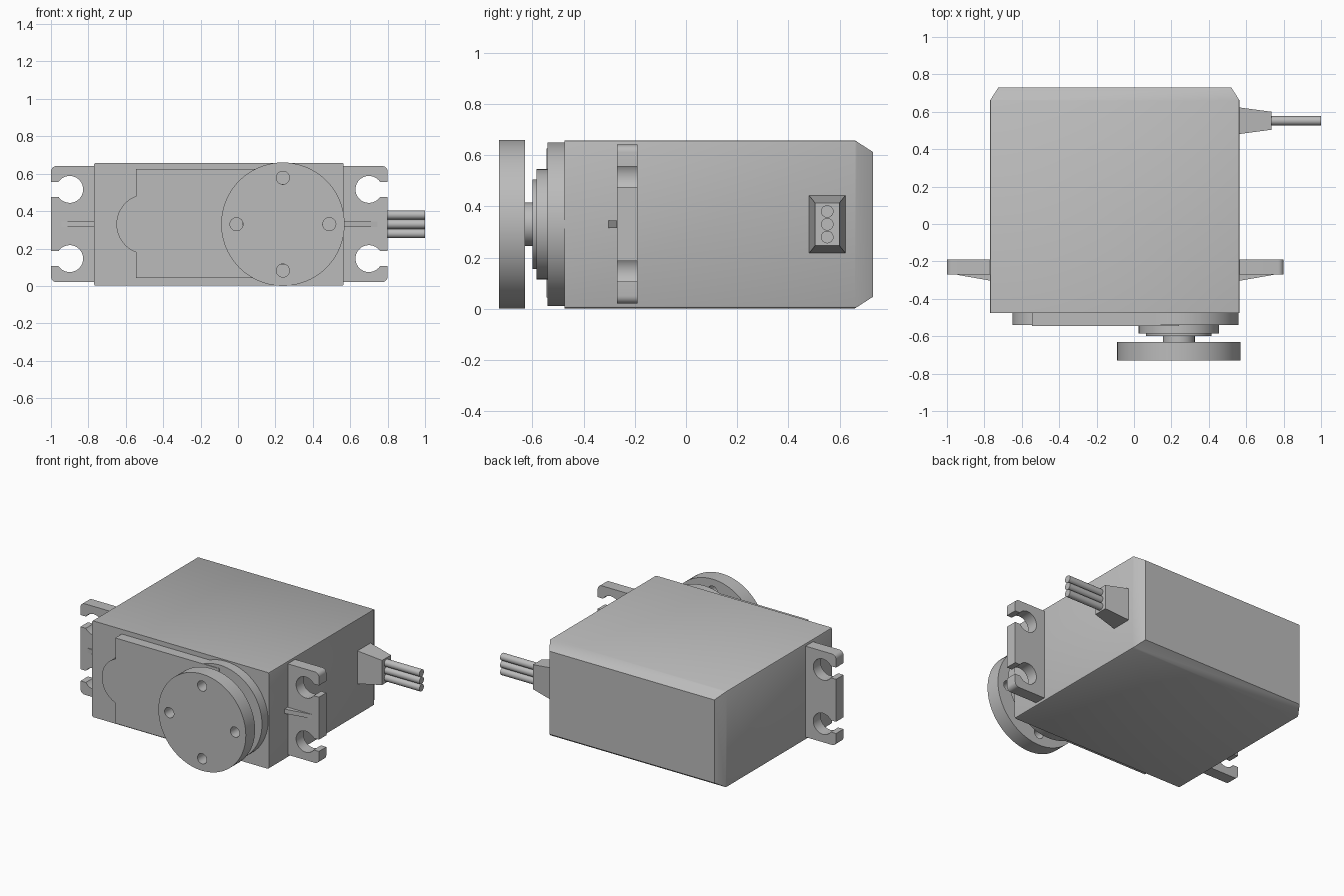
import bpy, bmesh
from math import sin, cos, pi, radians, asin
from mathutils import Vector

old = bpy.data.objects.get("Cube")
if old:
    bpy.data.objects.remove(old, do_unlink=True)

grey = bpy.data.materials.new("plain grey")
grey.use_nodes = True
grey.diffuse_color = (0.5, 0.5, 0.5, 1)
grey.node_tree.nodes["Principled BSDF"].inputs["Base Color"].default_value = grey.diffuse_color


def loft(name, rings, round_edges=0):
    """Solid through a list of matching point rings, capped at both ends."""
    bm = bmesh.new()
    loops = [[bm.verts.new(p) for p in ring] for ring in rings]
    n = len(loops[0])
    for a, b in zip(loops, loops[1:]):
        for i in range(n):
            j = (i + 1) % n
            bm.faces.new((a[i], a[j], b[j], b[i]))
    bm.faces.new(loops[0])
    bm.faces.new(loops[-1])
    if round_edges:
        long_edges = [e for e in bm.edges
                      if abs((e.verts[0].co - e.verts[1].co).normalized().y) > 0.99]
        bmesh.ops.bevel(bm, geom=long_edges, offset=round_edges, segments=2,
                        profile=0.5, affect='EDGES')
    bmesh.ops.recalc_face_normals(bm, faces=bm.faces)
    mesh = bpy.data.meshes.new(name)
    bm.to_mesh(mesh)
    bm.free()
    mesh.materials.append(grey)
    obj = bpy.data.objects.new(name, mesh)
    bpy.context.collection.objects.link(obj)
    return obj


def smooth(obj):
    bpy.ops.object.select_all(action='DESELECT')
    obj.select_set(True)
    bpy.context.view_layer.objects.active = obj
    bpy.ops.object.shade_smooth_by_angle(angle=radians(30))
    return obj


def arc(cx, cz, r, start, end, steps):
    return [(cx + r * cos(start + (end - start) * i / steps),
             cz + r * sin(start + (end - start) * i / steps)) for i in range(steps + 1)]


def prism(name, outline, y0, y1):
    return loft(name, [[(x, y, z) for x, z in outline] for y in (y0, y1)])


def disc(name, cx, cz, r, y0, y1, sides=64):
    return smooth(prism(name, arc(cx, cz, r, 0, 2 * pi, sides)[:-1], y0, y1))


def box_outline(x0, x1, z0, z1):
    return [(x0, z0), (x1, z0), (x1, z1), (x0, z1)]


MID_Z = 0.332
AXIS_X = 0.24

# Case with chamfered rear
sections = [(-0.475, 0), (0.66, 0), (0.73, 0.045)]
smooth(loft("case", [[(x, y, z) for x, z in
                      box_outline(-0.77 + c, 0.565 - c, 0.003 + c, 0.66 - c)]
                     for y, c in sections], round_edges=0.01))

# Gear cover on the front
prism("gear_cover_plate", box_outline(-0.545, AXIS_X, 0.045, 0.628), -0.545, -0.47)
disc("gear_cover_round", AXIS_X, MID_Z, 0.32, -0.541, -0.47)
disc("gear_cover_lobe", -0.49, MID_Z, 0.16, -0.541, -0.47, 48)

# Output stack
disc("lower_boss", AXIS_X, MID_Z, 0.215, -0.585, -0.53)
disc("upper_boss", AXIS_X, MID_Z, 0.175, -0.6, -0.58)
disc("output_shaft", AXIS_X, MID_Z, 0.085, -0.64, -0.59, 32)

# Round horn with four through holes
horn = disc("horn", AXIS_X, MID_Z, 0.33, -0.73, -0.63, 80)
for i in range(4):
    a = i * pi / 2
    cutter = disc("hole_cutter", AXIS_X + 0.248 * cos(a), MID_Z + 0.248 * sin(a),
                  0.035, -0.8, -0.6, 24)
    cutter.hide_render = True
    mod = horn.modifiers.new("hole", 'BOOLEAN')
    mod.operation, mod.solver, mod.object = 'DIFFERENCE', 'EXACT', cutter
    bpy.context.view_layer.objects.active = horn
    bpy.ops.object.modifier_apply(modifier=mod.name)
    bpy.data.objects.remove(cutter, do_unlink=True)
smooth(horn)

# Mounting ears with open keyhole slots, and their gussets
EAR_MID = -0.1
root, tip, hole_x, hole_r, slot = 0.655, 0.9, 0.8, 0.072, 0.04
mouth = asin(slot / hole_r)
low, high, corner = 0.022, 0.643, 0.03
outline = [(root, low)] + arc(tip - corner, low + corner, corner, -pi / 2, 0, 6)
for z in (0.148, 0.518):
    outline += [(tip, z - slot)]
    outline += arc(hole_x, z, hole_r, -mouth, -2 * pi + mouth, 32)
    outline += [(tip, z + slot)]
outline += arc(tip - corner, high - corner, corner, 0, pi / 2, 6) + [(root, high)]

for side, s in (("left", 1), ("right", -1)):
    smooth(prism(side + "_ear", [(EAR_MID + s * x, z) for x, z in outline], -0.27, -0.19))
    loft(side + "_gusset", [[(EAR_MID + s * x, y, z) for x, y in
                             ((root, -0.305), (0.845, -0.272), (0.845, -0.265), (root, -0.265))]
                            for z in (MID_Z - 0.015, MID_Z + 0.015)])

# Strain relief and three wires
CABLE_Y = 0.552
loft("strain_relief", [[(x, CABLE_Y + y * hy, MID_Z + z * hz)
                        for y, z in ((-1, -1), (1, -1), (1, 1), (-1, 1))]
                       for x, hy, hz in ((0.555, 0.072, 0.114), (0.735, 0.048, 0.084))])
for i in (-1, 0, 1):
    ring = arc(CABLE_Y, MID_Z + i * 0.05, 0.0245, 0, 2 * pi, 24)[:-1]
    smooth(loft("wire_%d" % (i + 2), [[(x, y, z) for y, z in ring] for x in (0.73, 1.0)]))

# Rest the lowest point exactly on the floor
bpy.context.view_layer.update()
parts = [o for o in bpy.context.scene.objects if o.type == 'MESH' and grey.name in o.data.materials]
floor = min((o.matrix_world @ Vector(c)).z for o in parts for c in o.bound_box)
for o in parts:
    o.location.z -= floor
